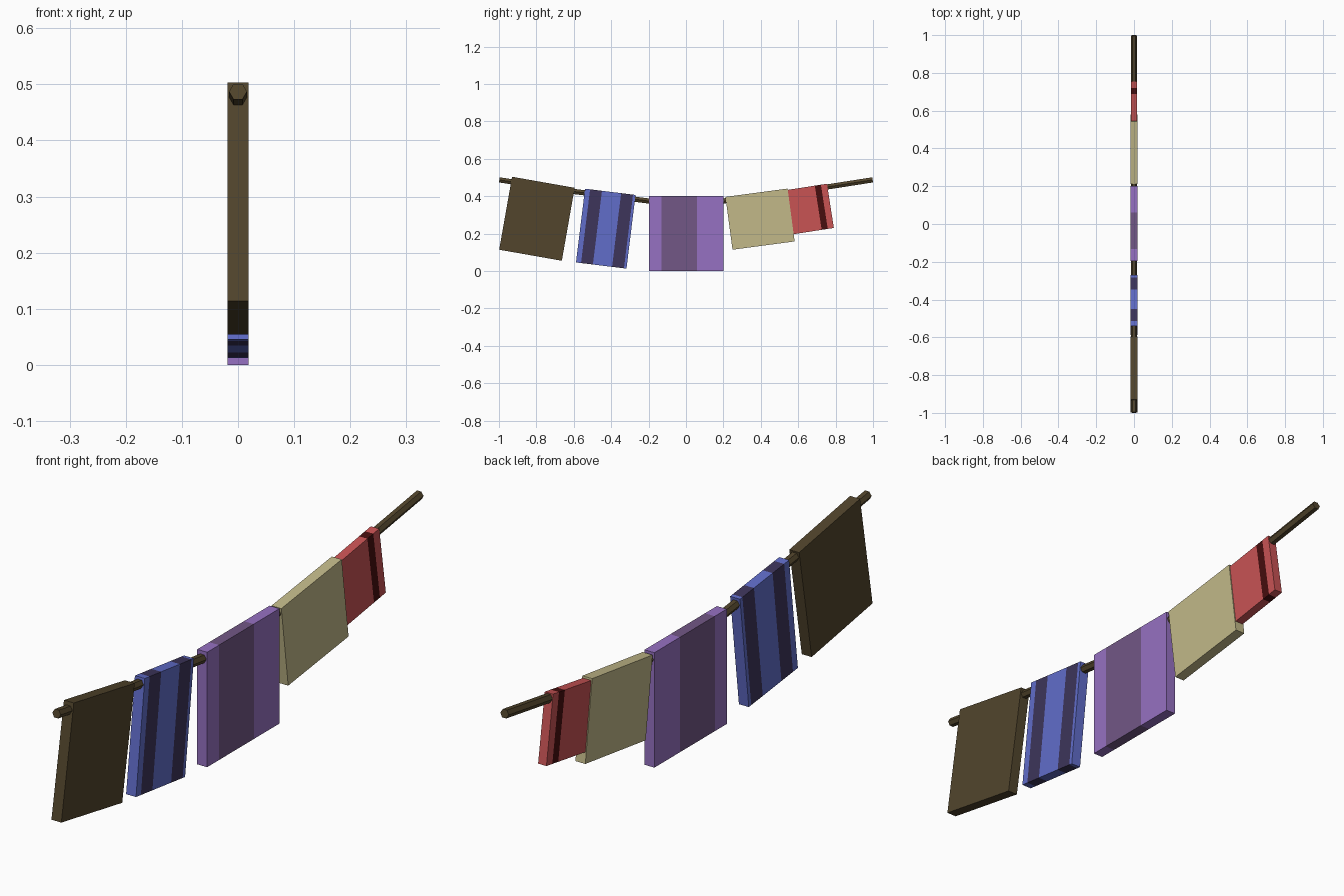
import bpy, bmesh, math
from mathutils import Matrix, Vector

if "Cube" in bpy.data.objects:
    bpy.data.objects.remove(bpy.data.objects["Cube"])


def material(name, rgb):
    """Flat colour from 0-255 sRGB values."""
    lin = [((c / 255 + 0.055) / 1.055) ** 2.4 if c > 10 else c / 3294 for c in rgb]
    m = bpy.data.materials.new(name)
    m.diffuse_color = (*lin, 1)
    m.use_nodes = True
    m.node_tree.nodes["Principled BSDF"].inputs["Base Color"].default_value = m.diffuse_color
    return m


BROWN = material("dark brown", (82, 69, 44))
BLUE = material("blue", (97, 109, 202))
NAVY = material("dusky navy", (61, 53, 91))
PURPLE = material("purple", (150, 113, 194))
PLUM = material("dull plum", (114, 87, 134))
TAN = material("tan", (194, 185, 137))
RED = material("red", (200, 83, 84))
MAROON = material("maroon", (70, 14, 14))


def finish(bm, name, mats):
    bmesh.ops.recalc_face_normals(bm, faces=bm.faces[:])
    mesh = bpy.data.meshes.new(name)
    bm.to_mesh(mesh)
    bm.free()
    for m in mats:
        mesh.materials.append(m)
    ob = bpy.data.objects.new(name, mesh)
    bpy.context.collection.objects.link(ob)
    return ob


def banner(name, y, z, width, height, tilt, half, base, stripe=None, bands=()):
    """Thin slab hung in the yz plane; bands are (start, end) width fractions."""
    bm = bmesh.new()
    bmesh.ops.create_cube(bm, size=1)
    for f in (f for band in bands for f in band):
        bmesh.ops.bisect_plane(bm, geom=bm.verts[:] + bm.edges[:] + bm.faces[:],
                               plane_co=(0, f - 0.5, 0), plane_no=(0, 1, 0))
    for face in bm.faces:
        f = face.calc_center_median().y + 0.5
        face.material_index = int(any(a < f < b for a, b in bands))
    bmesh.ops.scale(bm, vec=(half * 2, width, height), verts=bm.verts[:])
    ob = finish(bm, name, [base, stripe] if stripe else [base])
    ob.matrix_world = (Matrix.Translation((0, y, z))
                       @ Matrix.Rotation(math.radians(tilt), 4, 'X'))


# sagging six-sided line
path = [Vector((0, y, z)) for y, z in
        ((-0.998, 0.487), (-0.6, 0.425), (-0.2, 0.374),
         (0.2, 0.374), (0.6, 0.425), (0.998, 0.487))]
bm = bmesh.new()
rings = []
for i, p in enumerate(path):
    d = (path[min(i + 1, 5)] - path[max(i - 1, 0)]).normalized()
    up = Vector((0, -d.z, d.y))
    rings.append([bm.verts.new(p + 0.016 * (math.cos(k * math.pi / 3) * Vector((1, 0, 0))
                                            + math.sin(k * math.pi / 3) * up))
                  for k in range(6)])
for a, b in zip(rings, rings[1:]):
    for k in range(6):
        n = (k + 1) % 6
        bm.faces.new((a[k], a[n], b[n], b[k]))
bm.faces.new(rings[0])
bm.faces.new(rings[-1])
finish(bm, "hanging_line", [BROWN])

# banners along the line
banner("brown_banner", -0.797, 0.279, 0.34, 0.396, -10, 0.019, BROWN)
banner("blue_banner", -0.429, 0.226, 0.272, 0.397, -7, 0.019, BLUE, NAVY,
       [(0.10, 0.335), (0.715, 0.95)])
banner("purple_banner", 0.002, 0.2, 0.398, 0.4, 0, 0.019, PURPLE, PLUM, [(0.165, 0.645)])
banner("tan_banner", 0.396, 0.277, 0.335, 0.285, 7.6, 0.019, TAN)
banner("red_banner", 0.656, 0.330, 0.235, 0.239, 8.8, 0.016, RED, MAROON, [(0.72, 0.86)])
